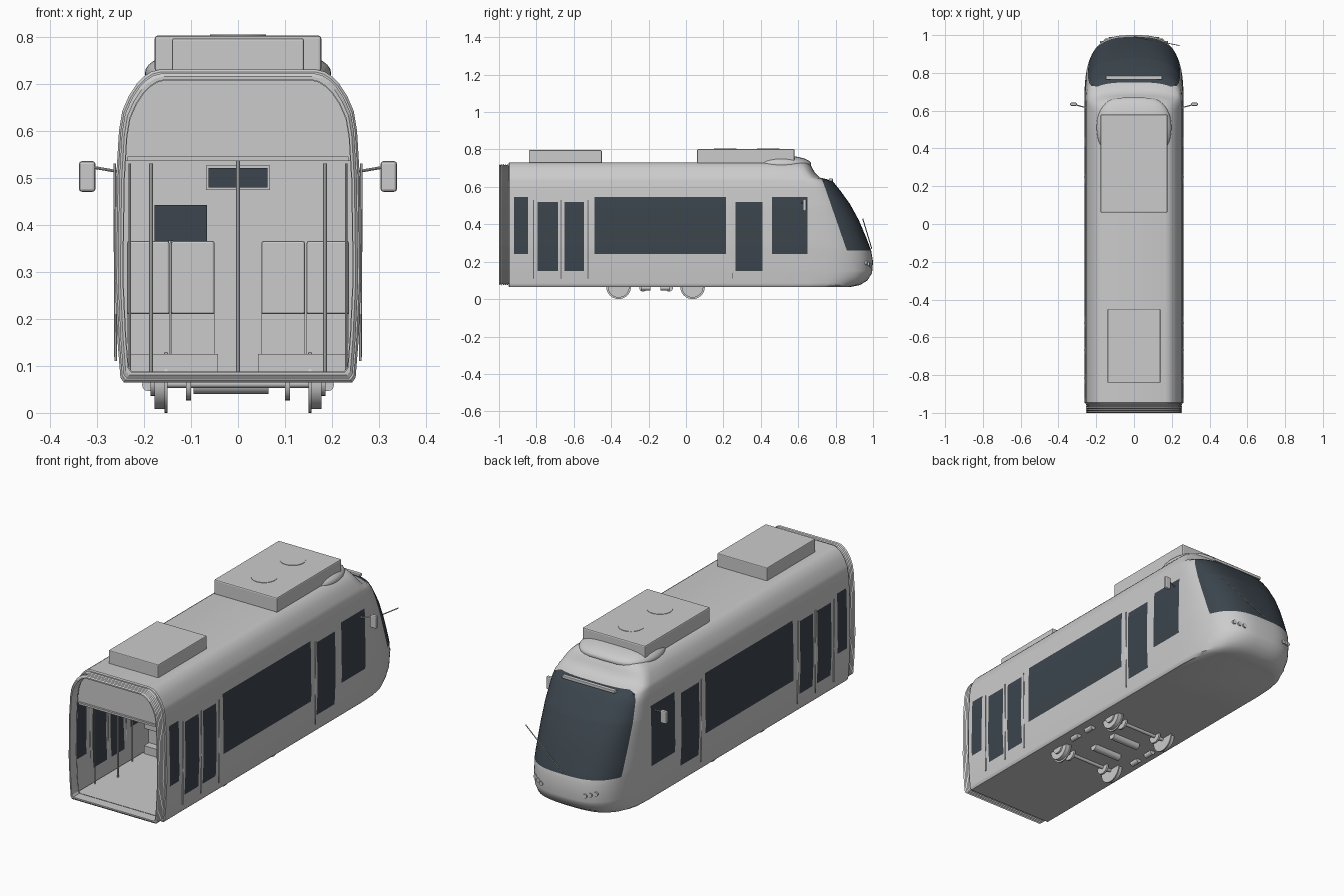
import bpy, bmesh, math
from mathutils import Vector

if "Cube" in bpy.data.objects:
    bpy.data.objects.remove(bpy.data.objects["Cube"])


def material(name, colour):
    mat = bpy.data.materials.new(name)
    mat.use_nodes = True
    mat.diffuse_color = (*colour, 1)
    mat.node_tree.nodes["Principled BSDF"].inputs["Base Color"].default_value = (*colour, 1)
    return mat


PAINT = material("light grey paint", (0.6, 0.6, 0.6))
GLASS = material("dark tinted glass", (0.045, 0.06, 0.075))


def finish(name, bm, mats=(PAINT,), angle=None, normals=True):
    if normals:
        bmesh.ops.recalc_face_normals(bm, faces=bm.faces)
    mesh = bpy.data.meshes.new(name)
    bm.to_mesh(mesh)
    bm.free()
    obj = bpy.data.objects.new(name, mesh)
    bpy.context.collection.objects.link(obj)
    for mat in mats:
        mesh.materials.append(mat)
    if angle:
        bpy.ops.object.select_all(action='DESELECT')
        obj.select_set(True)
        bpy.context.view_layer.objects.active = obj
        bpy.ops.object.shade_smooth_by_angle(angle=math.radians(angle))
    return obj


def box(name, x, y, z, mat=PAINT, bevel=0):
    """Box spanning the given (low, high) ranges."""
    bm = bmesh.new()
    bmesh.ops.create_cube(bm, size=1)
    for v in bm.verts:
        v.co = [sum(r) / 2 + c * (r[1] - r[0]) for c, r in zip(v.co, (x, y, z))]
    if bevel:
        bmesh.ops.bevel(bm, geom=bm.edges[:], offset=bevel, segments=2, affect='EDGES', profile=0.5)
    return finish(name, bm, (mat,))


def rod(name, a, b, radius, sides=12):
    """Cylinder between two points."""
    a, b = Vector(a), Vector(b)
    bm = bmesh.new()
    bmesh.ops.create_cone(bm, cap_ends=True, segments=sides, radius1=radius, radius2=radius, depth=(b - a).length)
    turn = (b - a).to_track_quat('Z', 'Y').to_matrix().to_4x4()
    turn.translation = (a + b) / 2
    bmesh.ops.transform(bm, matrix=turn, verts=bm.verts)
    return finish(name, bm, angle=40)


def sample(points, z):
    """Linear interpolation through (z, value) pairs."""
    for (z0, v0), (z1, v1) in zip(points, points[1:]):
        if z <= z1:
            return v0 + (v1 - v0) * max(0, z - z0) / (z1 - z0)
    return points[-1][1]


# Body outlines by height: half width, nose tip and start of the nose curve
WIDTH = [(.065, .243), (.075, .25), (.15, .256), (.28, .262), (.5, .259), (.6, .253), (.642, .246),
         (.674, .232), (.7, .215), (.715, .2), (.725, .185), (.73, .165)]
NOSE = [(.065, .88), (.075, .93), (.1, .97), (.14, .995), (.2, 1), (.26, .99), (.33, .963), (.42, .925),
        (.508, .877), (.58, .825), (.63, .785), (.642, .75), (.65, .715), (.674, .69), (.715, .667), (.73, .655)]
CURVE = [(.6, .65), (.642, .635), (.73, .58)]
TAIL = -.945
# Side windows: y range and z range
HIGH, DOOR = (.24, .545), (.15, .52)
WINDOWS = [((-.92, -.845), HIGH), ((-.795, -.685), DOOR), ((-.65, -.545), DOOR),
           ((-.49, .215), HIGH), ((.265, .41), DOOR), ((.46, .65), HIGH)]
SCREEN = (.26, .642)

levels = sorted({z for z, _ in WIDTH + NOSE} | set(HIGH + DOOR) | {.085, .12, .37, .46, .61, .69, .72})
stations = [TAIL] + [y for span, _ in WINDOWS for y in span][:-1]
SIDE_STEPS, SCREEN_STEPS = 4, 12


def half_slice(z):
    w, tip, start = sample(WIDTH, z), sample(NOSE, z), sample(CURVE, z)
    reach = tip - start
    pillar = min(.86 - (z - .26) * .347, start + .85 * reach)
    turn = math.asin(((pillar - start) / reach) ** 1.5)
    pts = [(w, y, z) for y in stations]
    angles = [turn * i / SIDE_STEPS for i in range(SIDE_STEPS)]
    angles += [turn + (math.pi / 2 - turn) * i / SCREEN_STEPS for i in range(SCREEN_STEPS + 1)]
    for t in angles:
        pts.append((w * max(0, math.cos(t)) ** (2 / 3), start + reach * math.sin(t) ** (2 / 3), z))
    return pts


# Body shell with its glazing marked by face
bm = bmesh.new()
rings = []
for z in levels:
    half = half_slice(z)
    half[-1] = (0, half[-1][1], z)
    ring = half + [(-x, y, h) for x, y, h in reversed(half[:-1])]
    rings.append([bm.verts.new(p) for p in ring])
count = len(rings[0])
first_screen = len(stations) + SIDE_STEPS
for j in range(len(levels) - 1):
    mid = (levels[j] + levels[j + 1]) / 2
    for i in range(count - 1):
        face = bm.faces.new((rings[j][i], rings[j][i + 1], rings[j + 1][i + 1], rings[j + 1][i]))
        col = min(i, count - 2 - i)
        if col >= first_screen:
            face.material_index = int(SCREEN[0] < mid < SCREEN[1])
        elif col % 2 and col < len(stations):
            low, high = WINDOWS[col // 2][1]
            face.material_index = int(low < mid < high)
bm.faces.new(rings[0][::-1])
bm.faces.new(rings[-1])
finish("body_shell", bm, (PAINT, GLASS), 35)


# Ribbed gangway and end frame, swept from the body section
def section_loop(bm, y, scale):
    right = [(sample(WIDTH, z), z) for z in levels]
    loop = right + [(-x, z) for x, z in reversed(right)]
    return [bm.verts.new((x * scale, y, .4 + (z - .4) * scale)) for x, z in loop]


def sweep(name, steps, angle=None):
    bm = bmesh.new()
    loops = [section_loop(bm, y, s) for y, s in steps]
    for a, b in zip(loops, loops[1:]):
        for i in range(len(a)):
            k = (i + 1) % len(a)
            bm.faces.new((a[i], a[k], b[k], b[i]))
    finish(name, bm, angle=angle)


sweep("end_frame", [(TAIL, 1), (TAIL - .005, .985), (TAIL - .005, .93)])
sweep("gangway_bellows", [(TAIL - .005 - .005 * i, .975 if i % 2 else .955) for i in range(11)] + [(-1, .935), (TAIL, .935)])

# Interior: floor, end lintel, cab partition and displays
box("floor", (-.245, .245), (TAIL, .44), (.075, .085))


def wall(name, y, low, inset=.96):
    bm = bmesh.new()
    zs = [low] + [z for z in levels if low < z]
    pts = [(sample(WIDTH, z) * inset, z - .008) for z in zs]
    bm.faces.new([bm.verts.new((x, y, z)) for x, z in pts + [(-x, z) for x, z in reversed(pts)]])
    finish(name, bm)


wall("end_lintel", TAIL + .01, .545)
box("lintel_lip", (-.235, .235), (TAIL, TAIL + .025), (.535, .545))
wall("cab_partition", .44, .085)
box("route_display_case", (-.068, .068), (.415, .439), (.474, .526))
box("route_display", (-.063, .063), (.409, .414), (.479, .521), GLASS)
box("cab_monitor", (-.178, -.066), (.425, .432), (.365, .442), GLASS)
rod("monitor_post", (-.145, .43, .085), (-.145, .43, .37), .003)

# Roof units with fan rings
box("front_roof_unit", (-.177, .177), (.06, .58), (.725, .802), bevel=.006)
box("rear_roof_unit", (-.14, .14), (-.84, -.45), (.725, .796), bevel=.004)
for y in (.21, .44):
    rod("roof_fan", (0, y, .8), (0, y, .804), .06, 32)

# Roof cowl, a low dome that tapers towards the nose
bm = bmesh.new()
bmesh.ops.create_uvsphere(bm, u_segments=40, v_segments=16, radius=1)
for v in bm.verts:
    x, y, z = v.co
    v.co = (.198 * math.copysign(abs(x) ** .5, x), .51 + .16 * y, .722 + .046 * z)
finish("roof_cowl", bm, angle=40)

# Nose details: light rail, wiper and headlamps
box("screen_rail", (-.148, .148), (.765, .785), (.63, .645), bevel=.003)
rod("wiper", (0, .993, .27), (.24, .945, .43), .0025, 6)


def nose_y(x, z):
    start, tip = sample(CURVE, z), sample(NOSE, z)
    return start + (tip - start) * (1 - (abs(x) / sample(WIDTH, z)) ** 3) ** (1 / 3)


for side in (-1, 1):
    for dx, z in ((.12, .18), (.143, .187), (.166, .194)):
        y = nose_y(dx, z)
        rod("headlamp", (side * dx, y - .02, z), (side * (dx + .003), y + .004, z), .011, 16)

    # Mirrors
    rod("mirror_arm", (side * .25, .615, .512), (side * .325, .635, .525), .003, 8)
    xs = sorted((side * .303, side * .338))
    box("mirror_head", xs, (.625, .643), (.47, .535), bevel=.006)

    # Door handrails outside and inside
    for y in (-.815, -.668, -.525, .25):
        rod("door_rail", (side * .26, y, .11), (side * .262, y, .53), .003, 6)
    for y in (-.82, -.52, .24):
        rod("inner_rail", (side * .23, y, .085), (side * .23, y, .53), .003, 8)
    for y in (-.7, .2):
        rod("grab_pole", (side * .185, y, .085), (side * .185, y, .53), .004, 8)

    # Seats in facing pairs on a low plinth
    xs = sorted((side * .042, side * .235))
    box("seat_plinth", xs, (-.42, .1), (.085, .125))
    for y, back in ((-.36, -.41), (-.2, -.15), (.04, .09)):
        for inner, outer in ((.05, .142), (.146, .236)):
            sx = sorted((side * inner, side * outer))
            box("seat_cushion", sx, (y - .045, y + .045), (.21, .225))
            box("seat_back", sx, (back - .008, back + .008), (.21, .365), bevel=.004)
            box("seat_foot", sx, (y - .02, y + .02), (.125, .21))

    # Wheels with flanges, brake discs and frame
    for y in (-.36, .035):
        rod("wheel_tyre", (side * .155, y, .066), (side * .178, y, .066), .058, 32)
        rod("wheel_flange", (side * .15, y, .066), (side * .156, y, .066), .066, 32)
        rod("wheel_hub", (side * .178, y, .066), (side * .186, y, .066), .03, 20)
        rod("brake_disc", (side * .1, y, .062), (side * .11, y, .062), .036, 20)
        rod("axle", (0, y, .062), (side * .16, y, .062), .009)
    for y in (-.215, -.11):
        rod("bogie_damper", (side * .19, y - .025, .06), (side * .19, y + .025, .06), .014)

for y in (-.23, -.09):
    rod("drive_motor", (-.095, y, .06), (.065, y, .06), .02, 20)
rod("centre_pole", (0, -.5, .085), (0, -.5, .54), .004, 8)
